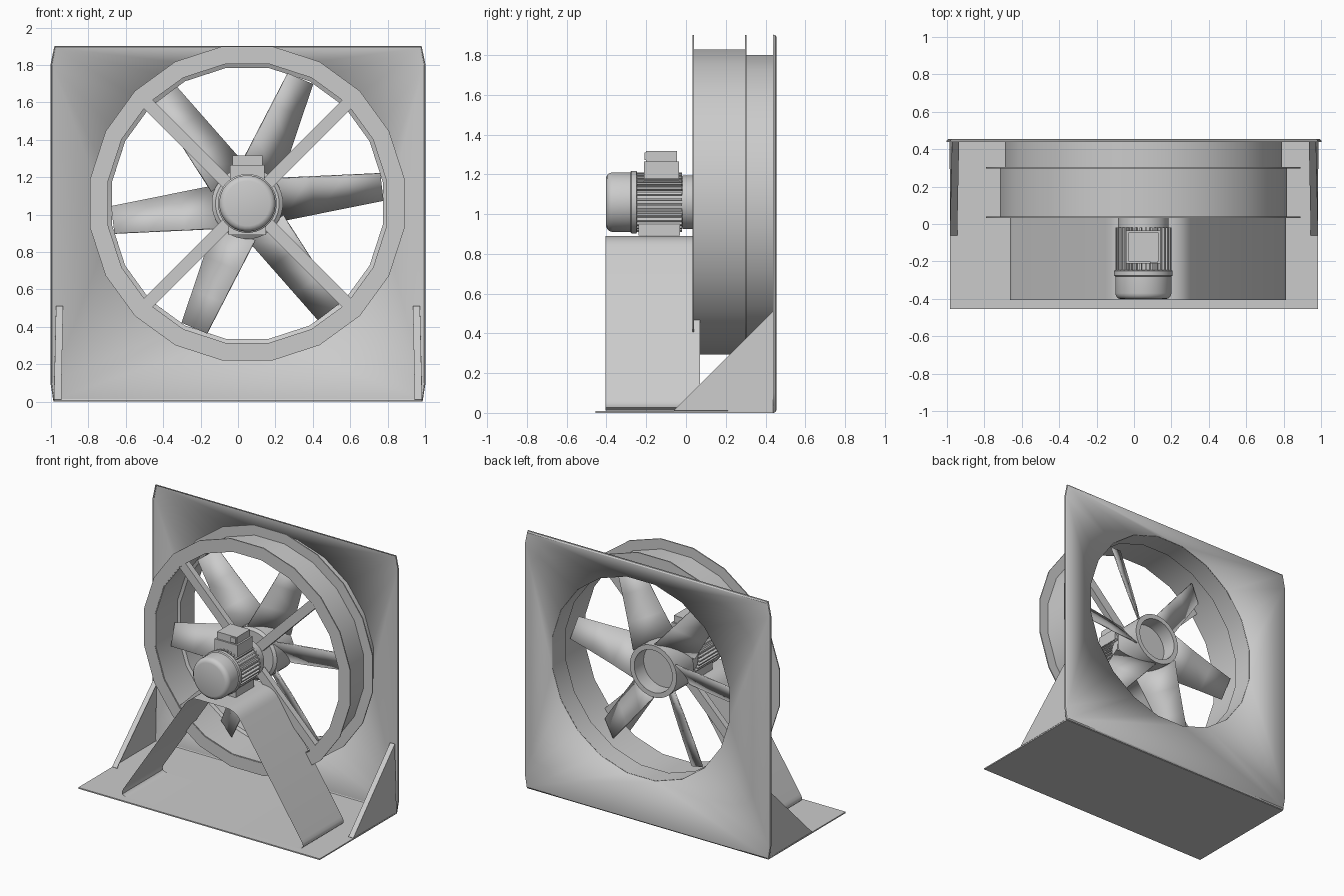
import bpy, bmesh, math
from mathutils import Vector

if "Cube" in bpy.data.objects:
    bpy.data.objects.remove(bpy.data.objects["Cube"])

CX, CZ = 0.05, 1.06   # fan axis (runs along y)


def finish(name, bm, smooth=False, thick=0.0):
    bmesh.ops.recalc_face_normals(bm, faces=bm.faces)
    me = bpy.data.meshes.new(name)
    bm.to_mesh(me)
    bm.free()
    ob = bpy.data.objects.new(name, me)
    bpy.context.collection.objects.link(ob)
    if thick:
        m = ob.modifiers.new("thickness", 'SOLIDIFY')
        m.thickness = thick
        m.offset = 0
    if smooth:
        bpy.ops.object.select_all(action='DESELECT')
        ob.select_set(True)
        bpy.context.view_layer.objects.active = ob
        bpy.ops.object.shade_smooth_by_angle(angle=math.radians(32))
    return ob


def ring_point(r, y, i, n):
    a = 2 * math.pi * (i + 0.5) / n
    return Vector((CX + r * math.cos(a), y, CZ + r * math.sin(a)))


def lathe(name, profile, n=32, closed=False):
    """Revolve (radius, y) points about the fan axis; open profiles get end caps."""
    bm = bmesh.new()
    k = 1 / math.cos(math.pi / n)
    loops = [[bm.verts.new(ring_point(r * k, y, i, n)) for i in range(n)] for r, y in profile]
    pairs = list(zip(loops, loops[1:]))
    if closed:
        pairs.append((loops[-1], loops[0]))
    else:
        bm.faces.new(loops[0])
        bm.faces.new(loops[-1])
    for a, b in pairs:
        for i in range(n):
            j = (i + 1) % n
            bm.faces.new((a[i], a[j], b[j], b[i]))
    return finish(name, bm, True)


def add_box(bm, x0, x1, y0, y1, z0, z1, roll=0.0):
    """Box; with roll the x/z values are relative to the fan axis."""
    vs = bmesh.ops.create_cube(bm, size=1)['verts']
    for v in vs:
        x = x0 + (v.co.x + .5) * (x1 - x0)
        y = y0 + (v.co.y + .5) * (y1 - y0)
        z = z0 + (v.co.z + .5) * (z1 - z0)
        c, s = math.cos(roll), math.sin(roll)
        v.co = (CX + x * c - z * s, y, CZ + x * s + z * c)


# back panel: flat sheet with fan opening and edges folded forward
bm = bmesh.new()
outer = [(-.985, .004), (.985, .004), (1, .1), (1, 1.8), (.98, 1.9), (-.98, 1.9), (-1, 1.8), (-1, .1)]
rim = [[bm.verts.new((x * s, y, .95 + (z - .95) * s)) for x, z in outer]
       for s, y in ((1, .438), (.998, .447), (.99, .452))]
for a, b in zip(rim, rim[1:]):
    for i in range(8):
        j = (i + 1) % 8
        bm.faces.new((a[i], a[j], b[j], b[i]))
hole = [bm.verts.new(ring_point(.733, .452, i, 20)) for i in range(20)]
edges = [bm.edges.new((hole[i], hole[i - 1])) for i in range(20)]
edges += [bm.edges.get((rim[2][i], rim[2][i - 1])) for i in range(8)]
bmesh.ops.triangle_fill(bm, edges=edges, use_beauty=True)
finish("back_panel", bm, True, .006)

# base plate
bm = bmesh.new()
add_box(bm, -.985 - CX, .985 - CX, -.455, .445, -CZ, .009 - CZ)
finish("base_plate", bm)

# side gussets with a flange along the sloping edge
for side, s in (("left", -1), ("right", 1)):
    bm = bmesh.new()
    a, b, c, a2, c2 = [bm.verts.new((s * x, y, z)) for x, y, z in
                       ((.983, -.06, .01), (.983, .44, .01), (.972, .44, .51),
                        (.945, -.06, .01), (.935, .44, .51))]
    bm.faces.new((a, b, c))
    bm.faces.new((a, c, c2, a2))
    finish(side + "_gusset", bm, thick=.005)

# fan casing: stepped drum and two flanges
lathe("casing_drum", [(.767, .035), (.767, .30), (.74, .30), (.74, .45), (.724, .45),
                      (.724, .295), (.745, .285), (.745, .035)], 20, True)
for name, y in (("front_flange", .032), ("middle_flange", .297)):
    lathe(name, [(.75, y), (.84, y), (.84, y + .008), (.75, y + .008)], 20, True)

# motor stand: sheet metal band with rounded corners
corners = [Vector(p) for p in ((-.69, .012), (.84, .012), (.26, .89), (-.11, .89))]
path = []
for i, p in enumerate(corners):
    d0 = (corners[i - 1] - p).normalized() * .075
    d1 = (corners[(i + 1) % 4] - p).normalized() * .075
    for k in range(7):
        t = k / 6
        path.append(p + d0 * (1 - t) ** 2 + d1 * t ** 2)
bm = bmesh.new()
f, b = [[bm.verts.new((p.x, y, p.y)) for p in path] for y in (-.405, .07)]
for i in range(len(path)):
    bm.faces.new((f[i - 1], f[i], b[i], b[i - 1]))
finish("motor_stand", bm, True)

# motor: fan cowl, collar, core, mounting flange
lathe("motor_cowl", [(.12, -.402), (.135, -.397), (.146, -.385), (.15, -.37), (.15, -.27)])
lathe("motor_collar", [(.15, -.28), (.157, -.275), (.157, -.25), (.15, -.246)])
lathe("motor_core", [(.128, -.26), (.128, -.01)])
lathe("motor_flange", [(.135, -.018), (.135, .04)])
bm = bmesh.new()
for i in range(32):
    add_box(bm, .11, .15, -.25, -.02, -.005, .005, 2 * math.pi * (i + .5) / 32)
finish("motor_fins", bm)
bm = bmesh.new()
add_box(bm, -.1, .1, -.24, -.03, -.168, -.11)
finish("motor_foot", bm)

# terminal box and lid with a cable entry
bm = bmesh.new()
add_box(bm, -.093, .093, -.212, -.035, .1, .205)
finish("terminal_box", bm)
bm = bmesh.new()
add_box(bm, -.08, .08, -.2, -.045, .2, .256)
finish("terminal_lid", bm)
bm = bmesh.new()
add_box(bm, .035, .075, -.208, -.19, .212, .25)
finish("cable_entry", bm)

# four support struts
bm = bmesh.new()
for k in range(4):
    add_box(bm, .12, .755, .04, .085, -.033, .033, math.radians(45 + 90 * k))
finish("support_struts", bm)

# hub: cup open towards the back, on a shaft
lathe("fan_hub", [(.17, .095), (.19, .11), (.19, .31), (.155, .31), (.155, .2)])
lathe("motor_shaft", [(.05, .03), (.05, .15)])

# six twisted blades
bm = bmesh.new()
for k in range(6):
    ang = math.radians(7 + 60 * k)
    c, s = math.cos(ang), math.sin(ang)
    rows = []
    for t in (0, .33, .67, 1):
        r = .165 + t * .56
        half = .115 - .042 * t
        dep = half * math.tan(math.radians(42 - 16 * t))
        rows.append([bm.verts.new((CX + r * c - w * s, .2 + d, CZ + r * s + w * c))
                     for w, d in ((-half, dep), (half, -dep))])
    for a, b in zip(rows, rows[1:]):
        bm.faces.new((a[0], b[0], b[1], a[1]))
finish("fan_blades", bm, True, .008)
